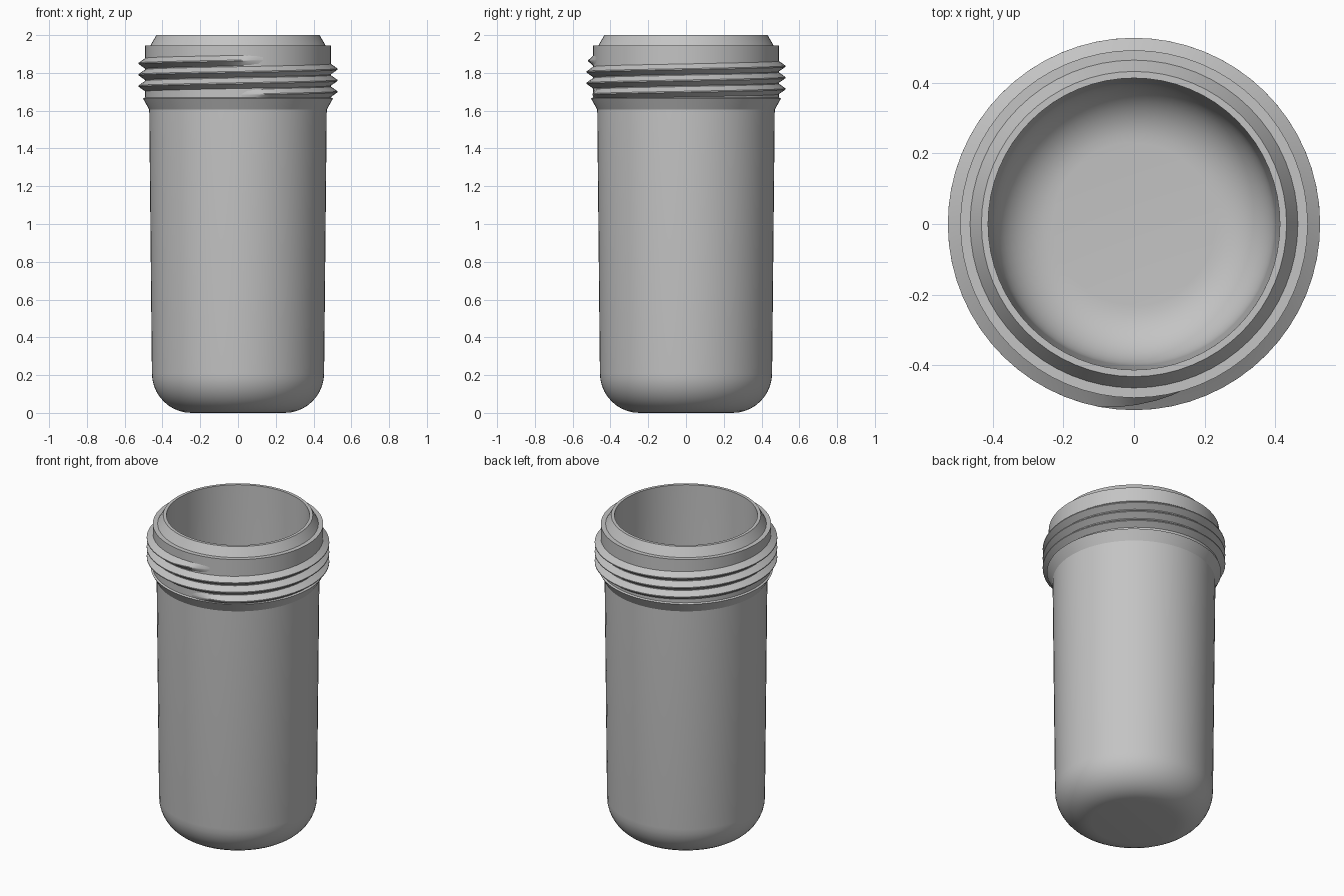
import bpy, bmesh, math

if "Cube" in bpy.data.objects:
    bpy.data.objects.remove(bpy.data.objects["Cube"])

SEG = 64
grey = bpy.data.materials.new("light grey plastic")
grey.diffuse_color = (0.55, 0.55, 0.55, 1)
grey.use_nodes = True
grey.node_tree.nodes["Principled BSDF"].inputs["Base Color"].default_value = grey.diffuse_color


def finish(name, bm):
    bmesh.ops.recalc_face_normals(bm, faces=bm.faces[:])
    mesh = bpy.data.meshes.new(name)
    bm.to_mesh(mesh)
    bm.free()
    mesh.materials.append(grey)
    obj = bpy.data.objects.new(name, mesh)
    bpy.context.collection.objects.link(obj)
    bpy.ops.object.select_all(action='DESELECT')
    obj.select_set(True)
    bpy.context.view_layer.objects.active = obj
    bpy.ops.object.shade_smooth_by_angle(angle=math.radians(25))
    return obj


def lathe(name, profile):
    """Revolve (radius, z) points; the first and last points lie on the axis."""
    bm = bmesh.new()
    verts = [bm.verts.new((r, 0, z)) for r, z in profile]
    edges = [bm.edges.new(pair) for pair in zip(verts, verts[1:])]
    bmesh.ops.spin(bm, geom=verts + edges, cent=(0, 0, 0), axis=(0, 0, 1),
                   angle=2 * math.pi, steps=SEG, use_merge=True)
    bmesh.ops.remove_doubles(bm, verts=bm.verts[:], dist=1e-5)
    return finish(name, bm)


def fillet(radius, z0, size, steps=10):
    """Quarter round from a flat floor at z0 up to a wall at the given radius."""
    angles = [i / steps * math.pi / 2 for i in range(steps + 1)]
    return [(radius - size + size * math.sin(a), z0 + size - size * math.cos(a))
            for a in angles]


# Hollow body: outside from base to rim, then down the inside to the floor
outside = [(0, 0)] + fillet(0.456, 0, 0.21) + [
    (0.47, 1.605), (0.503, 1.665), (0.492, 1.67), (0.492, 1.945),
    (0.464, 1.945), (0.432, 2.0)]
inside = [(0, 0.05)] + fillet(0.40, 0.05, 0.17) + [(0.413, 2.0)]
lathe("tube_body", outside + inside[::-1])

# Screw thread: a V section swept up a helix, fading out at both ends
PITCH, Z0, Z1 = 0.06, 1.685, 1.868
turns = (Z1 - Z0) / PITCH
count = round(turns * SEG)
bm = bmesh.new()
rows = []
for i in range(count + 1):
    t = i / count
    a = t * turns * 2 * math.pi - math.pi / 2
    z = Z0 + (Z1 - Z0) * t
    fade = min(1, i / 5, (count - i) / 5)
    section = [(0.489, -0.03), (0.497, -0.024), (0.527, -0.003),
               (0.527, 0.003), (0.497, 0.024), (0.489, 0.03)]
    row = []
    for r, dz in section:
        r = 0.489 + (r - 0.489) * fade
        row.append(bm.verts.new((r * math.cos(a), r * math.sin(a), z + dz)))
    rows.append(row)
for low, high in zip(rows, rows[1:]):
    for k in range(5):
        bm.faces.new((low[k], high[k], high[k + 1], low[k + 1]))
    bm.faces.new((low[5], high[5], high[0], low[0]))
bm.faces.new(rows[0])
bm.faces.new(rows[-1][::-1])
finish("screw_thread", bm)
